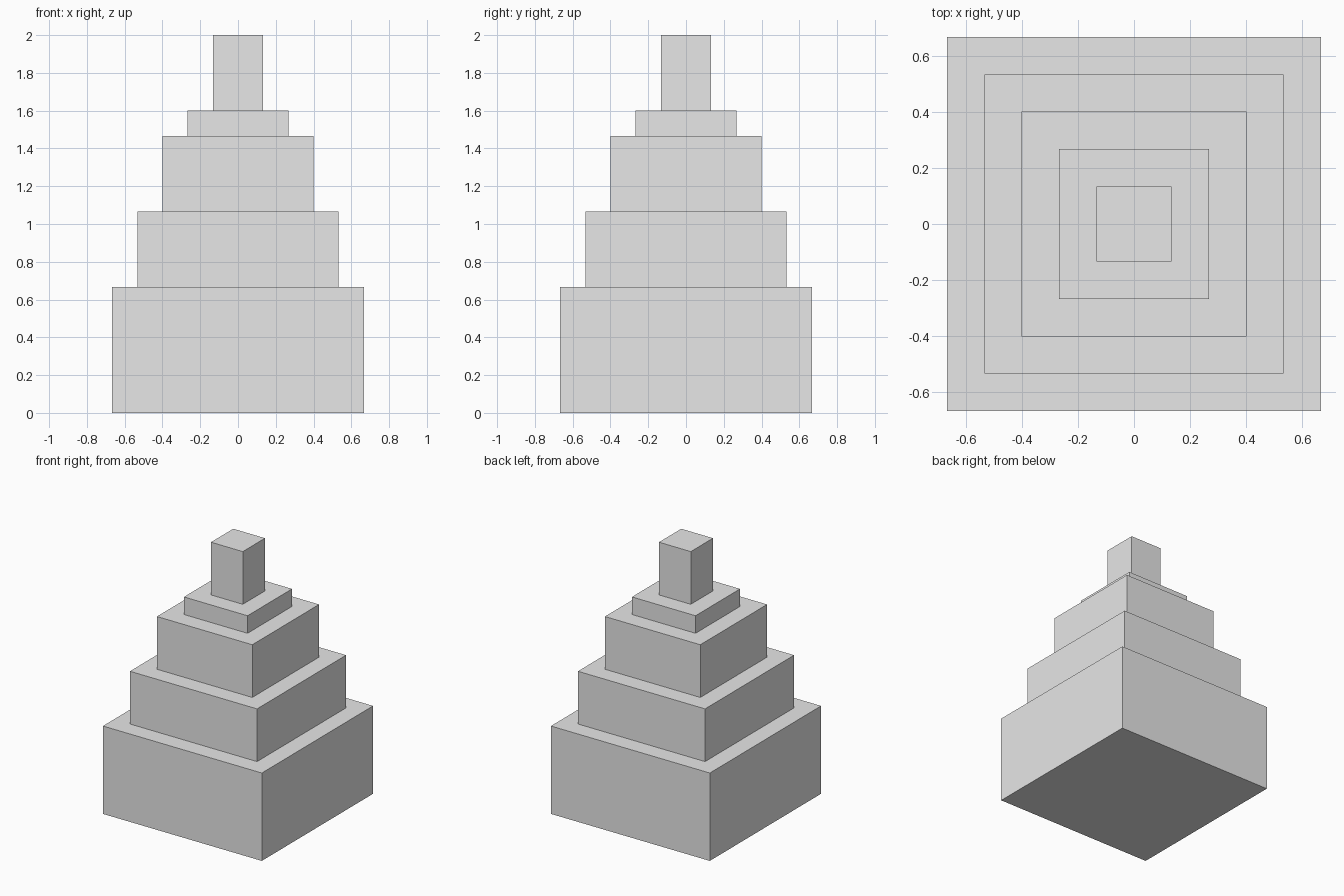
import bpy

# Remove the default cube
default_cube = bpy.data.objects.get("Cube")
if default_cube:
    bpy.data.objects.remove(default_cube, do_unlink=True)

# Single plain grey
grey = bpy.data.materials.new("light_grey")
grey.use_nodes = True
colour = (0.8, 0.8, 0.8, 1.0)
grey.diffuse_color = colour
grey.node_tree.nodes["Principled BSDF"].inputs["Base Color"].default_value = colour

UNIT = 1 / 15  # module shared by all tier sizes


def add_tier(name, width, height, base):
    """Square block resting on the given base height, sizes in modules."""
    bpy.ops.mesh.primitive_cube_add(size=1, location=(0, 0, (base + height / 2) * UNIT))
    tier = bpy.context.object
    tier.name = name
    tier.scale = (width * UNIT, width * UNIT, height * UNIT)
    bpy.ops.object.transform_apply(location=False, rotation=False, scale=True)
    tier.data.materials.append(grey)
    return height


# Stacked tiers, bottom to top: name, width, height
tiers = [
    ("base_tier", 20, 10),
    ("second_tier", 16, 6),
    ("third_tier", 12, 6),
    ("fourth_tier", 8, 2),
    ("top_block", 4, 6),
]
base = 0
for name, width, height in tiers:
    base += add_tier(name, width, height, base)
